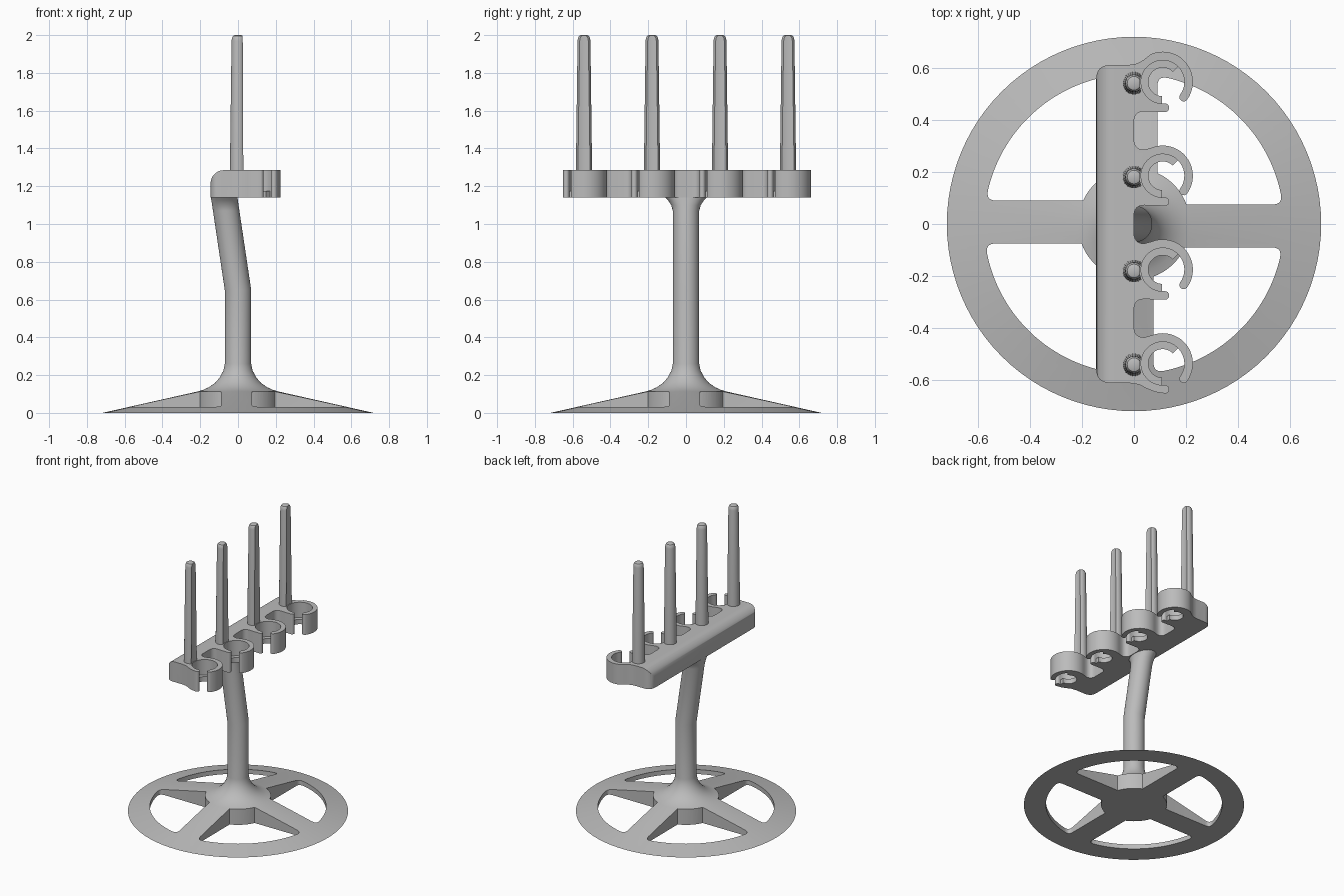
import bpy, bmesh, math
from mathutils import Matrix, Vector

if "Cube" in bpy.data.objects:
    bpy.data.objects.remove(bpy.data.objects["Cube"])

grey = bpy.data.materials.new("light_grey")
grey.use_nodes = True
COL = (0.5, 0.5, 0.5, 1)
grey.diffuse_color = COL
grey.node_tree.nodes["Principled BSDF"].inputs["Base Color"].default_value = COL


def finish(name, bm):
    bmesh.ops.recalc_face_normals(bm, faces=bm.faces)
    me = bpy.data.meshes.new(name)
    bm.to_mesh(me)
    bm.free()
    me.materials.append(grey)
    ob = bpy.data.objects.new(name, me)
    bpy.context.collection.objects.link(ob)
    return ob


def arc(cx, cy, r, a0, a1, n):
    """Points on an arc, angles in degrees."""
    return [(cx + r * math.cos(math.radians(a0 + (a1 - a0) * i / n)),
             cy + r * math.sin(math.radians(a0 + (a1 - a0) * i / n))) for i in range(n + 1)]


def corner(prev, p, nxt, r, n=6):
    """Rounded corner at p between its neighbours."""
    p = Vector(p)
    a = p + (Vector(prev) - p).normalized() * r
    b = p + (Vector(nxt) - p).normalized() * r
    return [tuple(a * (1 - t) ** 2 + p * 2 * t * (1 - t) + b * t * t)
            for t in (i / n for i in range(n + 1))]


def add_prism(bm, pts, z0, z1):
    lo = [bm.verts.new((x, y, z0)) for x, y in pts]
    hi = [bm.verts.new((x, y, z1)) for x, y in pts]
    bm.faces.new(lo[::-1])
    bm.faces.new(hi)
    for i in range(len(pts)):
        j = (i + 1) % len(pts)
        bm.faces.new((lo[i], lo[j], hi[j], hi[i]))


def add_stack(bm, rings, n):
    """Closed stack of ellipses: (z, x radius, y radius, x centre)."""
    loops = [[bm.verts.new((cx + rx * math.cos(2 * math.pi * k / n),
                            ry * math.sin(2 * math.pi * k / n), z)) for k in range(n)]
             for z, rx, ry, cx in rings]
    for a, b in zip(loops, loops[1:]):
        for k in range(n):
            m = (k + 1) % n
            bm.faces.new((a[k], a[m], b[m], b[k]))
    bm.faces.new(loops[0][::-1])
    bm.faces.new(loops[-1])


def boolean(ob, cutter, op):
    mod = ob.modifiers.new("cut", "BOOLEAN")
    mod.operation, mod.solver, mod.object = op, "EXACT", cutter
    bpy.context.view_layer.objects.active = ob
    bpy.ops.object.modifier_apply(modifier=mod.name)
    bpy.data.objects.remove(cutter)


def smooth(ob, angle=30):
    bpy.ops.object.select_all(action="DESELECT")
    ob.select_set(True)
    bpy.context.view_layer.objects.active = ob
    bpy.ops.object.shade_smooth_by_angle(angle=math.radians(angle))


# Conical foot flaring into a bent stem
bm = bmesh.new()
rings = [(z, r, r, 0) for z, r in ((0, .718), (.113, .215), (.122, .185), (.137, .152), (.16, .12),
                                   (.19, .095), (.225, .077), (.26, .07), (.65, .07))]
for z, ry in ((1.07, .07), (1.1, .078), (1.125, .095), (1.15, .118)):
    rings.append((z, .07, ry, -.073 * (z - .65) / .49))
add_stack(bm, rings, 96)
stand = finish("foot_and_stem", bm)

# Four rounded windows, each turned a quarter
bm = bmesh.new()
x0, y0, ri, ro = .09, .075, .215, .575
inner = arc(0, 0, ri, math.degrees(math.acos(x0 / ri)), math.degrees(math.asin(y0 / ri)), 10)
outer = arc(0, 0, ro, math.degrees(math.asin(y0 / ro)) + 4,
            math.degrees(math.acos(x0 / ro)) - 4, 28)
c1 = (math.sqrt(ro ** 2 - y0 ** 2), y0)
c2 = (x0, math.sqrt(ro ** 2 - x0 ** 2))
window = (inner + corner(inner[-1], c1, outer[0], .038)
          + outer[1:-1] + corner(outer[-1], c2, inner[0], .038))
for q in range(4):
    ca, sa = round(math.cos(q * math.pi / 2)), round(math.sin(q * math.pi / 2))
    add_prism(bm, [(x * ca - y * sa, x * sa + y * ca) for x, y in window], -.1, .4)
boolean(stand, finish("window_cutter", bm), "DIFFERENCE")
smooth(stand)

# Rail with four open clips along its +x edge
Z0, Z1 = 1.14, 1.285
PEGS = (-.54, -.18, .18, .54)
CX, DY, R_IN, R_OUT = .11, .005, .083, .116
R_MID, R_CAP = (R_IN + R_OUT) / 2, (R_OUT - R_IN) / 2
A_LOW, A_UP = -85, -36
back, end = -.145, .61
outline = corner((back, 0), (back, -end), (0, -end), .055)
for c in PEGS:
    cy = c + DY
    if c == PEGS[0]:
        outline += [(-.02, -end), (.02, c - .076), (.05, c - .092), (.08, c - .104)]
    else:
        outline += corner((0, c - .2), (0, c - .108), (.1, c - .108), .04)
    for a, first in ((A_LOW, True), (A_UP, False)):
        t = math.radians(a)
        px, py = CX + R_MID * math.cos(t), cy + R_MID * math.sin(t)
        if first:
            outline += arc(px, py, R_CAP, a, a + 180, 8)
            outline += arc(CX, cy, R_IN, a, A_UP - 360, 40)[1:-1]
        else:
            outline += arc(px, py, R_CAP, a + 180, a + 360, 8)
    outline += arc(CX, cy, R_OUT, A_UP, 112, 20)[1:]
    if c == PEGS[-1]:
        outline += [(.035, c + .088), (.01, c + .075), (-.02, end)]
    else:
        outline += corner((.1, c + .105), (0, c + .105), (0, c + .2), .04)
outline += corner((0, end), (back, end), (back, 0), .055)
bm = bmesh.new()
add_prism(bm, outline, Z0, Z1)
rail = finish("clip_rail", bm)

# Rounded upper back edge of the rail
bm = bmesh.new()
add_prism(bm, [(.5, 1.0), (.5, 1.4), (.2, 1.4), (.1, Z1 + .002)]
          + arc(back + .07, Z1 - .07, .07, 90, 180, 10) + [(back, 1.0)], -1, 1)
bmesh.ops.transform(bm, matrix=Matrix.Rotation(math.pi / 2, 4, "X"), verts=bm.verts)
boolean(rail, finish("rail_profile", bm), "INTERSECT")
smooth(rail)

for i, c in enumerate(PEGS, 1):
    # Low ledge inside the clip
    bm = bmesh.new()
    add_prism(bm, arc(CX, c + DY, R_IN + .004, 45, 268, 28)
              + arc(CX, c + DY, .055, 268, 45, 28), Z0, 1.175)
    smooth(finish(f"clip_ledge_{i}", bm))

    # Tapered peg with a hollowed front
    bm = bmesh.new()
    add_stack(bm, [(z, r, r, 0) for z, r in ((1.2, .044), (1.97, .034), (1.985, .032),
                                             (1.996, .026), (2.0, .016))], 32)
    bmesh.ops.translate(bm, vec=(0, c, 0), verts=bm.verts)
    peg = finish(f"peg_{i}", bm)
    bm = bmesh.new()
    add_prism(bm, arc(CX, c, .088, 0, 354, 59), 1.1, 2.1)
    boolean(peg, finish("peg_cutter", bm), "DIFFERENCE")
    smooth(peg)
